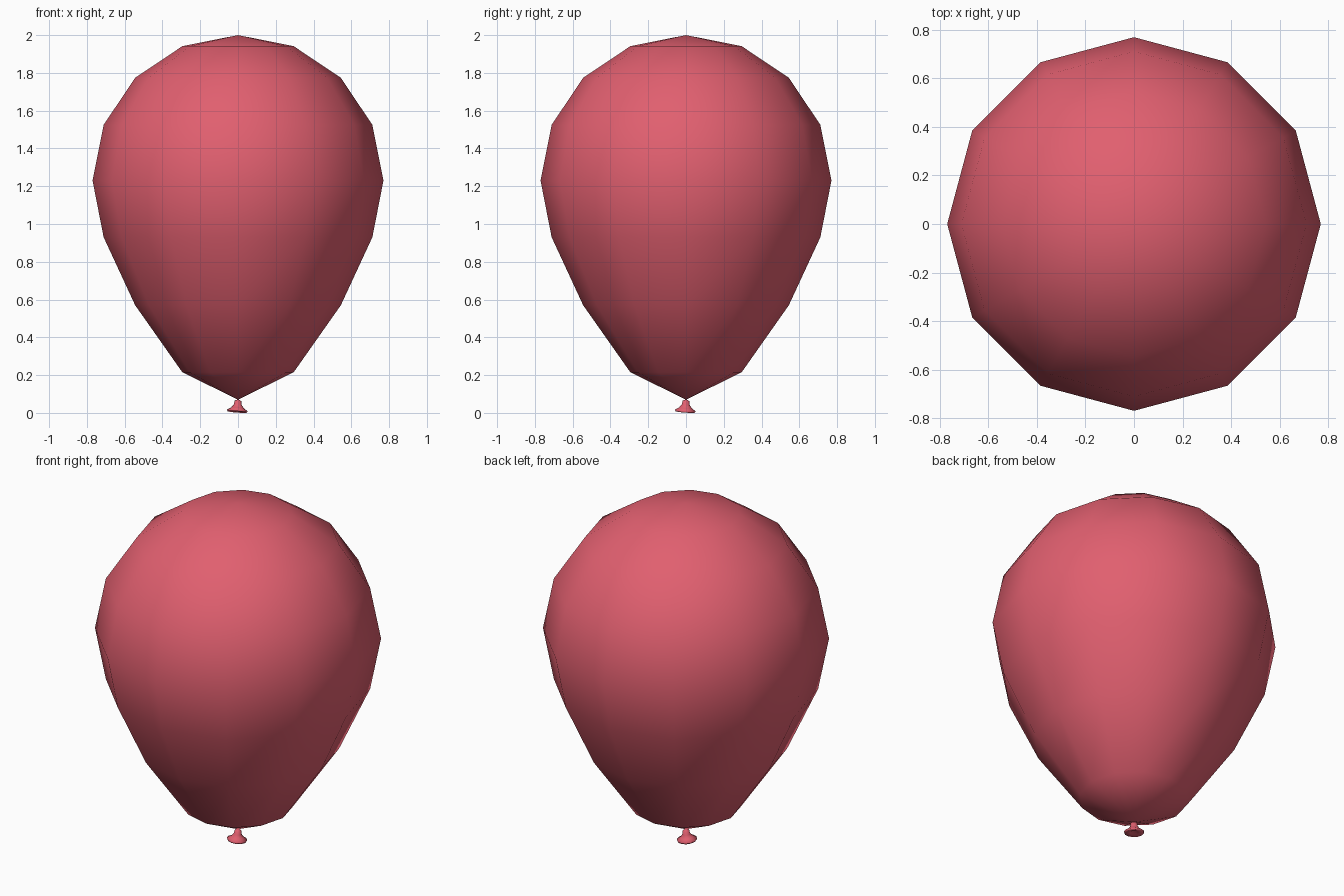
import bpy, bmesh, math
from mathutils import Matrix, Vector

if "Cube" in bpy.data.objects:
    bpy.data.objects.remove(bpy.data.objects["Cube"])

red = bpy.data.materials.new("balloon red")
red.diffuse_color = (0.75, 0.115, 0.16, 1)
red.use_nodes = True
red.node_tree.nodes["Principled BSDF"].inputs["Base Color"].default_value = red.diffuse_color


def lathe(name, profile, sides):
    """Revolve (radius, z) points about z; radius 0 makes a pole."""
    bm = bmesh.new()
    rings = []
    for r, z in profile:
        if r == 0:
            rings.append([bm.verts.new((0, 0, z))] * sides)
        else:
            rings.append([bm.verts.new((r * math.cos(2 * math.pi * i / sides),
                                        r * math.sin(2 * math.pi * i / sides), z))
                          for i in range(sides)])
    for a, b in zip(rings, rings[1:]):
        for i in range(sides):
            j = (i + 1) % sides
            bm.faces.new(list(dict.fromkeys((a[i], a[j], b[j], b[i]))))
    bmesh.ops.recalc_face_normals(bm, faces=bm.faces)
    for f in bm.faces:
        f.smooth = True
    me = bpy.data.meshes.new(name)
    bm.to_mesh(me)
    bm.free()
    me.materials.append(red)
    ob = bpy.data.objects.new(name, me)
    bpy.context.collection.objects.link(ob)
    return ob


# Balloon body: round dome above, stretched teardrop below
R, MID = 0.77, 1.23
lower = [0.07, 0.215, 0.57, 0.93]
profile = [(R * math.sin(k * math.pi / 8), lower[k]) for k in range(4)]
profile += [(R * math.sin(k * math.pi / 8), MID - R * math.cos(k * math.pi / 8))
            for k in range(4, 8)]
profile += [(0, 2.0)]
lathe("balloon_body", profile, 12)

# Tied neck with a flared lip, hollow underneath
knot = lathe("balloon_knot", [(0, 0.082), (0.018, 0.072), (0.021, 0.052), (0.035, 0.034),
                              (0.055, 0.022), (0.052, 0.014), (0.022, 0.018), (0, 0.032)], 12)

# Lip leans slightly down toward +x +y
tilt = Matrix.Rotation(math.radians(6), 4, Vector((-1, 1, 0)).normalized())
pivot = Matrix.Translation((0, 0, 0.07))
knot.data.transform(pivot @ tilt @ pivot.inverted())
low = min(v.co.z for v in knot.data.vertices)
knot.data.transform(Matrix.Translation((0, 0, -low)))
